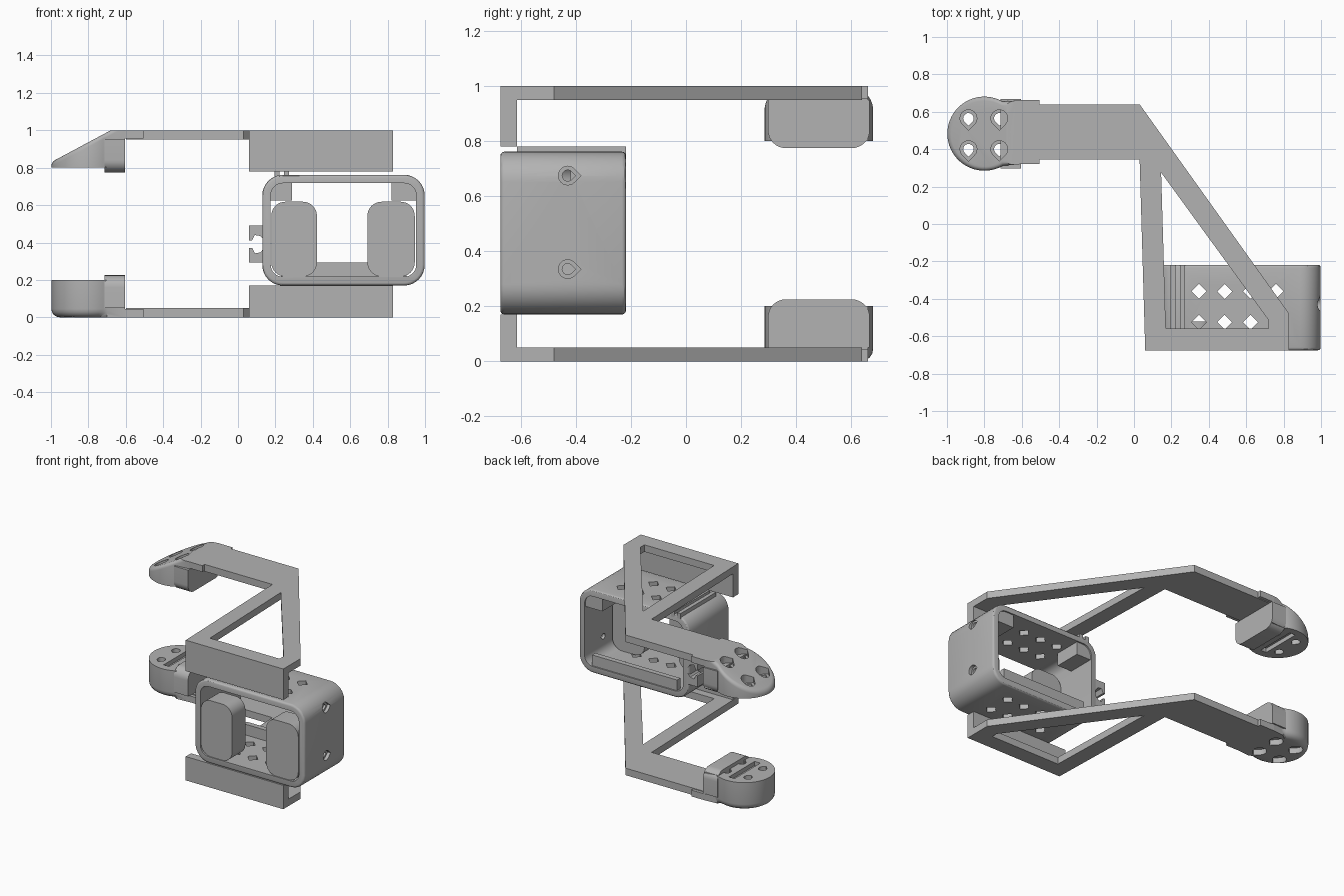
import bpy, bmesh, math
from mathutils import Vector

if "Cube" in bpy.data.objects:
    bpy.data.objects.remove(bpy.data.objects["Cube"], do_unlink=True)

grey = bpy.data.materials.new("plain grey")
grey.use_nodes = True
GREY = (0.45, 0.45, 0.45, 1)
grey.diffuse_color = GREY
grey.node_tree.nodes["Principled BSDF"].inputs["Base Color"].default_value = GREY

AXES = {"x": lambda u, v, w: (w, u, v),
        "y": lambda u, v, w: (u, w, v),
        "z": lambda u, v, w: (u, v, w)}


def finish(name, bm):
    bmesh.ops.recalc_face_normals(bm, faces=bm.faces)
    mesh = bpy.data.meshes.new(name)
    bm.to_mesh(mesh)
    bm.free()
    mesh.materials.append(grey)
    obj = bpy.data.objects.new(name, mesh)
    bpy.context.collection.objects.link(obj)
    return obj


def prism_bm(outline, axis, lo, hi):
    bm = bmesh.new()
    ends = [[bm.verts.new(AXES[axis](u, v, w)) for u, v in outline] for w in (lo, hi)]
    bm.faces.new(ends[0])
    bm.faces.new(ends[1])
    n = len(outline)
    for i in range(n):
        j = (i + 1) % n
        bm.faces.new((ends[0][i], ends[0][j], ends[1][j], ends[1][i]))
    bmesh.ops.recalc_face_normals(bm, faces=bm.faces)
    return bm


def prism(name, outline, axis, lo, hi):
    return finish(name, prism_bm(outline, axis, lo, hi))


def rect(u0, u1, v0, v1):
    return [(u0, v0), (u1, v0), (u1, v1), (u0, v1)]


def block(name, xs, ys, zs):
    return prism(name, rect(*xs, *ys), "z", *zs)


def arc(cu, cv, r, start, end, steps=8):
    return [(cu + r * math.cos(math.radians(start + (end - start) * i / steps)),
             cv + r * math.sin(math.radians(start + (end - start) * i / steps)))
            for i in range(steps + 1)]


def round_rect(u0, u1, v0, v1, r):
    return (arc(u1 - r, v1 - r, r, 0, 90) + arc(u0 + r, v1 - r, r, 90, 180)
            + arc(u0 + r, v0 + r, r, 180, 270) + arc(u1 - r, v0 + r, r, 270, 360))


def teardrop(u, v, r, turn):
    # circle with one pointed side, facing the turn angle
    a = math.radians(turn)
    tip = (u + 1.41 * r * math.cos(a), v + 1.41 * r * math.sin(a))
    return arc(u, v, r, turn + 45, turn + 315, 18) + [tip]


def cut(obj, cutters):
    for c in cutters:
        m = obj.modifiers.new("cut", "BOOLEAN")
        m.operation, m.solver, m.object = "DIFFERENCE", "EXACT", c
    bpy.context.view_layer.update()
    deps = bpy.context.evaluated_depsgraph_get()
    mesh = bpy.data.meshes.new_from_object(obj.evaluated_get(deps))
    obj.modifiers.clear()
    obj.data = mesh
    for c in cutters:
        bpy.data.objects.remove(c, do_unlink=True)
    return obj


def flip(obj):
    # mirror a lower part to the upper side
    for v in obj.data.vertices:
        v.co.z = 1 - v.co.z
    obj.data.flip_normals()


# Arms, fingertips and mounting walls, built low and mirrored for the upper side
ARM = [(-0.6, 0.64), (0.03, 0.64), (0.83, -0.48), (0.83, -0.675),
       (0.06, -0.675), (0.03, 0.345), (-0.6, 0.345)]
WINDOW = [(0.145, 0.275), (0.72, -0.515), (0.72, -0.56), (0.17, -0.56)]
CX, CY, R = -0.8, 0.483, 0.198

for side, wall_top in (("lower", 0.17), ("upper", 0.22)):
    upper = side == "upper"
    arm = cut(prism(side + "_arm", ARM, "z", 0, 0.05),
              [prism("window_cutter", WINDOW, "z", -0.1, 0.2)])
    wall = block(side + "_mount_wall", (0.06, 0.83), (-0.675, -0.615), (0.05, wall_top))
    sleeve = block(side + "_arm_sleeve", (-0.62, -0.505), (0.32, 0.662), (0, 0.045))

    # rounded fingertip, the upper one with a sloping back
    outline = arc(CX, CY, R, 60, 300, 36) + [(-0.605, 0.32), (-0.605, 0.662)]
    bm = prism_bm(outline, "z", 0, 0.2)
    if upper:
        res = bmesh.ops.bisect_plane(bm, geom=bm.verts[:] + bm.edges[:] + bm.faces[:],
                                     plane_co=(-0.68, 0, 0), plane_no=(-0.47, 0, -0.88),
                                     clear_outer=True)
        loop = [e for e in res["geom_cut"] if isinstance(e, bmesh.types.BMEdge)]
        bmesh.ops.holes_fill(bm, edges=bm.edges[:], sides=0)
        bmesh.ops.recalc_face_normals(bm, faces=bm.faces)
    rim = [e for e in bm.edges if len(e.link_faces) == 2
           and sum(f.normal.z < -0.5 for f in e.link_faces) == 1
           and max(v.co.x for v in e.verts) < -0.61]
    bmesh.ops.bevel(bm, geom=rim, offset=0.022 if upper else 0.045, segments=4,
                    profile=0.5, affect="EDGES", clamp_overlap=False)
    tip = finish(side + "_fingertip", bm)
    cutters = []
    for hx in (-0.885, -0.72):
        for hy in (0.4, 0.565):
            face = max(0, (-0.68 - hx) * 0.53) if upper else 0
            cutters.append(prism("hole", teardrop(hx, hy, 0.028, 270), "z", -0.2, 0.4))
            cutters.append(prism("sink", teardrop(hx, hy, 0.045, 270), "z", -0.2, face + 0.04))
    cutters.append(block("groove", (-0.825, -0.78), (0.34, 0.63), (0.17, 0.3)))
    cut(tip, cutters)

    # raised heel of the fingertip, curved toward the pad
    heel = prism(side + "_fingertip_heel",
                 arc(0.363, 0.16, 0.065, 180, 90) + arc(0.603, 0.16, 0.065, 90, 0)
                 + [(0.668, 0.05), (0.298, 0.05)], "x", -0.715, -0.603)
    if upper:
        for part in (arm, wall, sleeve, tip, heel):
            flip(part)

# Open housing with soft outer rims
Y0, Y1 = -0.675, -0.218
bm = prism_bm(round_rect(0.13, 0.998, 0.17, 0.762, 0.11), "y", Y0, Y1)
rims = [e for e in bm.edges if abs(e.verts[0].co.y - e.verts[1].co.y) < 1e-5]
bmesh.ops.bevel(bm, geom=rims, offset=0.015, segments=3, profile=0.5,
                affect="EDGES", clamp_overlap=False)
housing = finish("housing", bm)
cutters = [prism("bore", round_rect(0.175, 0.953, 0.217, 0.717, 0.065), "y", -1, 0)]
for i in range(4):
    for y in (-0.36, -0.525):
        cutters.append(prism("diamond", arc(0.348 + 0.137 * i, y, 0.04, 0, 270, 3), "z", 0, 1))
for z in (0.335, 0.675):
    cutters.append(prism("side_hole", teardrop(-0.43, z, 0.02, 0), "x", 0.9, 1.1))
    cutters.append(prism("side_sink", teardrop(-0.43, z, 0.034, 0), "x", 0.975, 1.1))
cut(housing, cutters)

# Front pads inside the housing
for name, x0, x1 in (("right_pad", 0.178, 0.422), ("left_pad", 0.692, 0.945)):
    prism(name, round_rect(x0, x1, 0.218, 0.618, 0.075), "y", Y0 + 0.005, -0.52)

# Inner corner blocks and rear sill
block("right_corner_block", (0.17, 0.288), (-0.42, Y1 - 0.01), (0.625, 0.725))
block("left_corner_block", (0.82, 0.96), (-0.42, Y1 - 0.01), (0.625, 0.725))
block("rear_sill", (0.23, 0.9), (-0.265, Y1 - 0.01), (0.21, 0.293))

# Ribs on the roof
for x in (0.195, 0.245):
    block("roof_rib", (x, x + 0.028), (-0.615, Y1), (0.74, 0.78))

# Pair of cable hooks on the right wall
for name, z, s in (("upper_hook", 0.49, 1), ("lower_hook", 0.292, -1)):
    hook = [(0.14, z), (0.06, z), (0.06, z - s * 0.08), (0.075, z - s * 0.08),
            (0.09, z - s * 0.05), (0.12, z - s * 0.055), (0.14, z - s * 0.08)]
    prism(name, hook, "y", -0.32, Y1)

# Smooth curved parts, keep hard edges
bpy.ops.object.select_all(action="DESELECT")
for obj in bpy.context.collection.objects:
    if obj.type == "MESH" and any(k in obj.name for k in ("fingertip", "housing", "pad")):
        obj.select_set(True)
        bpy.context.view_layer.objects.active = obj
bpy.ops.object.shade_smooth_by_angle(angle=math.radians(30))
